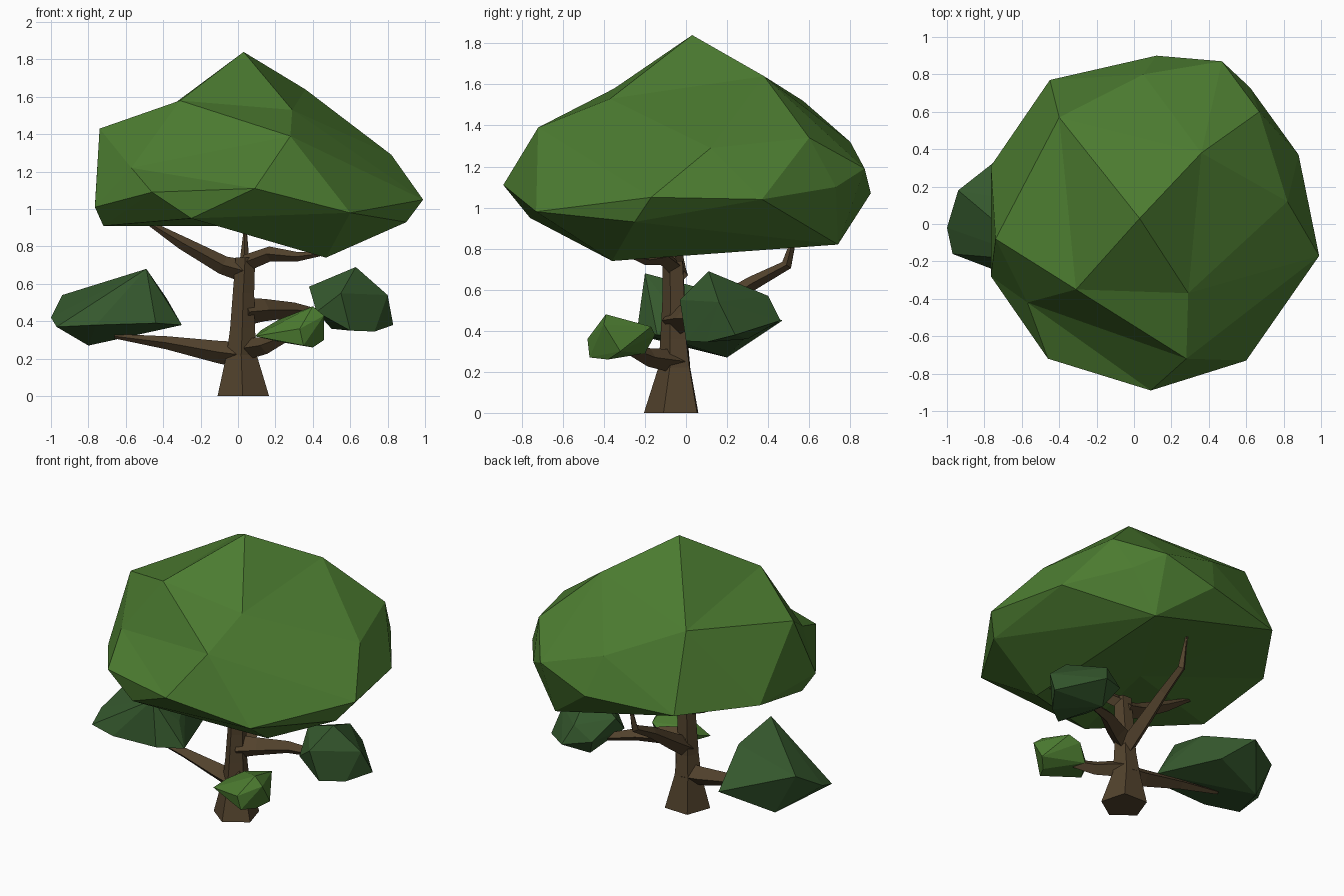
import bpy, bmesh, math
from mathutils import Vector


def material(name, rgb):
    m = bpy.data.materials.new(name)
    m.diffuse_color = (*rgb, 1)
    return m


LEAF = material("leaf_green", (0.072, 0.20, 0.030))
DARK = material("leaf_dark", (0.036, 0.10, 0.027))
BARK = material("bark_brown", (0.085, 0.055, 0.026))


def finish(bm, name, mat):
    bmesh.ops.recalc_face_normals(bm, faces=bm.faces[:])
    me = bpy.data.meshes.new(name)
    bm.to_mesh(me)
    bm.free()
    me.materials.append(mat)
    ob = bpy.data.objects.new(name, me)
    bpy.context.collection.objects.link(ob)


def foliage(name, pts, mat, dents=()):
    """Faceted hull; each dent is (outer point, final point) pushed in afterwards."""
    bm = bmesh.new()
    for p in pts:
        bm.verts.new(p)
    pushed = [(bm.verts.new(a), b) for a, b in dents]
    bmesh.ops.convex_hull(bm, input=bm.verts[:])
    for v, b in pushed:
        v.co = b
    loose = [v for v in bm.verts if not v.link_faces]
    bmesh.ops.delete(bm, geom=loose, context='VERTS')
    finish(bm, name, mat)


def limb(name, path, sides=5, flat=False, twist=math.pi / 2):
    """Tapered faceted tube through (x, y, z, radius) points."""
    bm = bmesh.new()
    pts = [Vector(p[:3]) for p in path]
    rings = []
    for i, p in enumerate(pts):
        t = (pts[min(i + 1, len(pts) - 1)] - pts[max(i - 1, 0)]).normalized()
        if flat:
            t = Vector((0, 0, 1))
        side = t.cross(Vector((0, 1, 0) if abs(t.z) > 0.9 else (0, 0, 1))).normalized()
        up = side.cross(t)
        ring = []
        for k in range(sides):
            a = 2 * math.pi * k / sides + twist
            ring.append(bm.verts.new(p + (side * math.cos(a) + up * math.sin(a)) * path[i][3]))
        rings.append(ring)
    for r, s in zip(rings, rings[1:]):
        for k in range(sides):
            j = (k + 1) % sides
            bm.faces.new((r[k], r[j], s[j], s[k]))
    bm.faces.new(rings[0])
    bm.faces.new(rings[-1])
    finish(bm, name, BARK)


# Trunk and branches
limb("trunk", [(0.03, -0.06, 0, 0.145), (0.02, -0.05, 0.22, 0.085), (0.025, -0.055, 0.36, 0.07),
               (0.03, -0.055, 0.55, 0.06), (0.04, -0.06, 0.74, 0.055)],
     flat=True, twist=math.radians(-16))
limb("left_low_branch", [(0.02, -0.05, 0.22, 0.07), (-0.10, -0.04, 0.235, 0.06),
                         (-0.38, -0.02, 0.285, 0.035), (-0.66, 0.0, 0.32, 0.012)], 4)
limb("front_low_branch", [(0.03, -0.04, 0.25, 0.06), (0.15, -0.18, 0.27, 0.045),
                          (0.29, -0.32, 0.33, 0.02)], 4)
limb("right_mid_branch", [(0.03, -0.05, 0.45, 0.075), (0.14, 0.0, 0.46, 0.06),
                          (0.30, 0.10, 0.46, 0.04), (0.52, 0.20, 0.42, 0.02)], 4)
limb("back_branch", [(0.03, -0.04, 0.40, 0.06), (0.03, 0.12, 0.50, 0.05), (0.03, 0.32, 0.63, 0.035),
                     (0.035, 0.49, 0.72, 0.026), (0.04, 0.56, 0.97, 0.006)], 4)
limb("left_upper_branch", [(0.03, -0.05, 0.67, 0.06), (-0.08, -0.05, 0.70, 0.05),
                           (-0.30, -0.06, 0.82, 0.035), (-0.50, -0.06, 0.94, 0.01)], 4)
limb("right_upper_branch", [(0.04, -0.06, 0.71, 0.045), (0.17, -0.12, 0.76, 0.04),
                            (0.32, -0.2, 0.745, 0.025), (0.47, -0.27, 0.765, 0.01)], 4)

# Main canopy, with its slightly sunken corners and hollow underside
foliage("canopy", [
    (0.03, 0.03, 1.84), (0.36, 0.38, 1.64), (0.28, -0.72, 1.39), (-0.74, -0.08, 1.43),
    (0.82, 0.12, 1.29), (0.67, 0.60, 1.34), (-0.45, 0.77, 1.04), (0.05, 0.80, 1.32),
    (0.09, -0.89, 1.11), (-0.46, -0.72, 1.09), (0.60, -0.73, 0.98), (0.99, -0.17, 1.05),
    (0.88, 0.37, 1.04), (0.90, -0.25, 0.93), (0.12, 0.90, 1.07), (0.47, 0.87, 1.19),
    (0.62, 0.73, 1.10), (-0.765, -0.28, 1.01), (-0.765, 0.31, 1.02), (-0.72, -0.2, 0.91),
    (-0.25, -0.76, 0.95), (0.47, -0.36, 0.74), (0.45, 0.74, 0.82)],
    LEAF, dents=[((-0.65, -0.60, 1.34), (-0.57, -0.42, 1.22)),
                 ((-0.33, -0.37, 1.68), (-0.31, -0.35, 1.58)),
                 ((0.30, -0.38, 1.64), (0.29, -0.37, 1.53)),
                 ((-0.40, 0.57, 1.58), (-0.40, 0.57, 1.52)),
                 ((-0.05, 0.0, 0.72), (-0.05, 0.0, 0.91))])

# Small leaf clusters
foliage("left_leaves", [
    (-0.49, -0.20, 0.68), (-1.0, -0.02, 0.42), (-0.94, 0.18, 0.54), (-0.97, -0.16, 0.37),
    (-0.30, -0.14, 0.38), (-0.38, -0.08, 0.52), (-0.80, 0.20, 0.27), (-0.44, -0.24, 0.39),
    (-0.57, 0.47, 0.45), (-0.46, 0.28, 0.36), (-0.46, 0.10, 0.60), (-0.76, -0.24, 0.38)], DARK)
foliage("right_leaves", [
    (0.63, 0.11, 0.69), (0.42, 0.05, 0.45), (0.80, 0.16, 0.54), (0.83, 0.24, 0.38),
    (0.60, 0.0, 0.35), (0.55, -0.03, 0.55), (0.60, 0.46, 0.45), (0.55, 0.40, 0.57),
    (0.43, 0.38, 0.48), (0.38, 0.20, 0.585), (0.73, 0.10, 0.345), (0.50, 0.30, 0.36)], DARK)
foliage("front_leaves", [
    (0.09, -0.39, 0.32), (0.12, -0.30, 0.35), (0.22, -0.25, 0.41), (0.40, -0.39, 0.48),
    (0.46, -0.40, 0.43), (0.46, -0.32, 0.30), (0.40, -0.38, 0.26), (0.35, -0.47, 0.27),
    (0.33, -0.48, 0.36), (0.30, -0.15, 0.38), (0.37, -0.17, 0.42), (0.22, -0.20, 0.29)], LEAF)
